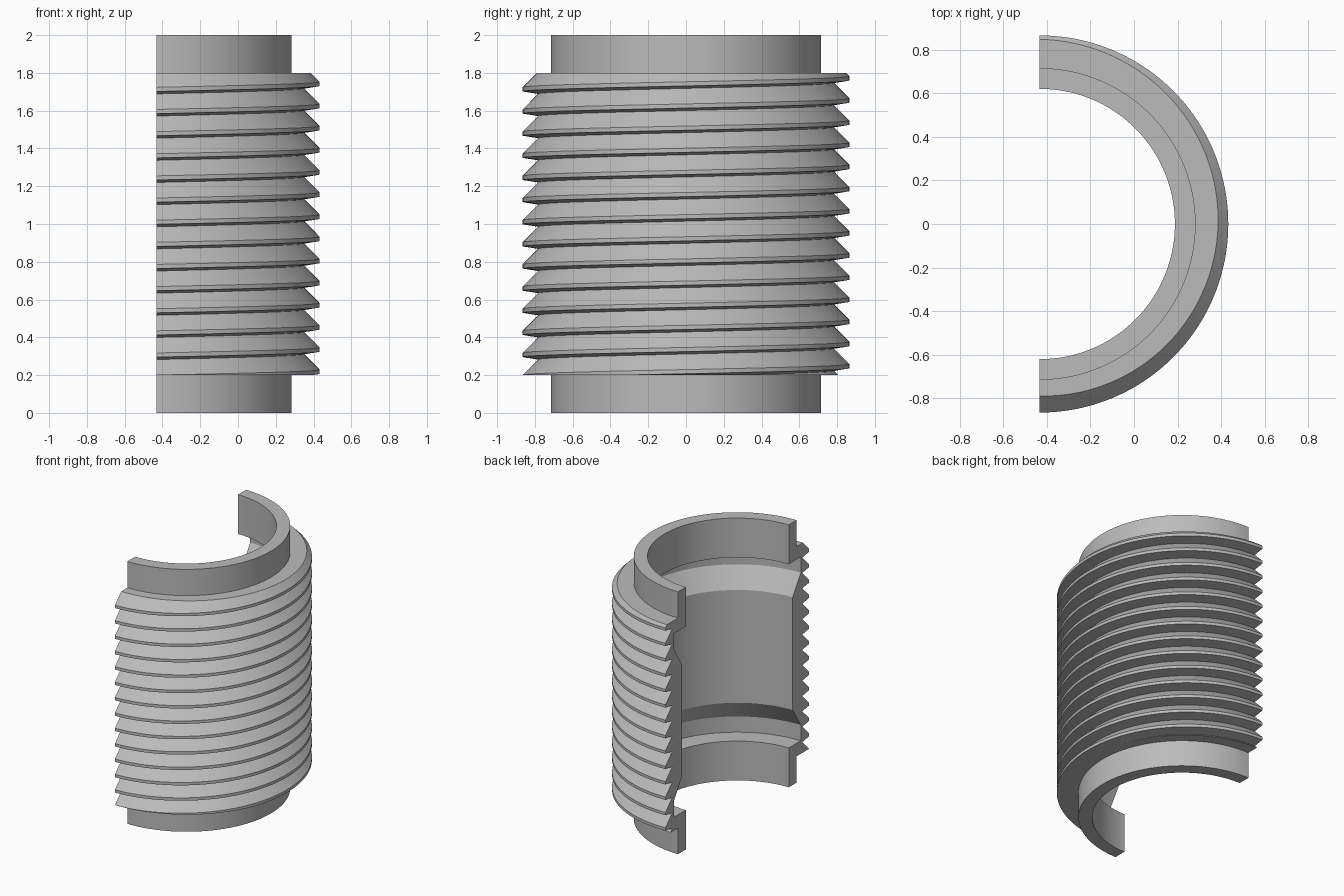
import bpy, bmesh, math

if "Cube" in bpy.data.objects:
    bpy.data.objects.remove(bpy.data.objects["Cube"])

AXIS_X = -0.4325          # axis of the half sleeve lies on the cut plane
R_CREST, R_ROOT = 0.865, 0.783
PITCH, CREST, LOWER = 0.1172, 0.022, 0.013
Z_LO, Z_HI = 0.2, 1.8
SEGS = 96


def thread_points(theta):
    """Buttress thread outline at one angle, trimmed flat at both ends."""
    top = 1.753 + PITCH * theta / (2 * math.pi)
    raw = []
    for k in range(15, -3, -1):
        z = top - k * PITCH
        raw += [(R_ROOT, z - CREST - LOWER), (R_CREST, z - CREST), (R_CREST, z)]

    def radius_at(zc):
        for (r0, z0), (r1, z1) in zip(raw, raw[1:]):
            if z0 <= zc <= z1:
                return r0 + (r1 - r0) * (zc - z0) / (z1 - z0)

    lo, hi = (radius_at(Z_LO), Z_LO), (radius_at(Z_HI), Z_HI)
    return [lo if z < Z_LO else hi if z > Z_HI else (r, z) for r, z in raw]


def section(theta):
    """Closed wall section: collars, thread, inner grooves and bore."""
    return ([(0.62, 0), (0.715, 0), (0.715, Z_LO)] + thread_points(theta) +
            [(0.715, Z_HI), (0.715, 2), (0.62, 2), (0.62, 1.7), (0.765, 1.7),
             (0.765, 1.58), (0.667, 1.43), (0.667, 0.57), (0.765, 0.42),
             (0.765, 0.3), (0.62, 0.3)])


# Sweep the section through half a turn
bm = bmesh.new()
rings = []
for i in range(SEGS + 1):
    t = math.pi * (i / SEGS - 0.5)
    rings.append([bm.verts.new((AXIS_X + r * math.cos(t), r * math.sin(t), z))
                  for r, z in section(t)])
n = len(rings[0])
for a, b in zip(rings, rings[1:]):
    for j in range(n):
        k = (j + 1) % n
        bm.faces.new((a[j], b[j], b[k], a[k]))
# Flat cut ends
bm.faces.new(rings[0])
bm.faces.new(rings[-1][::-1])
bmesh.ops.remove_doubles(bm, verts=bm.verts[:], dist=1e-5)
bmesh.ops.recalc_face_normals(bm, faces=bm.faces[:])

mesh = bpy.data.meshes.new("threaded_half_sleeve")
bm.to_mesh(mesh)
bm.free()
sleeve = bpy.data.objects.new("threaded_half_sleeve", mesh)
bpy.context.collection.objects.link(sleeve)

# Plain grey metal
grey = bpy.data.materials.new("plain_grey")
grey.diffuse_color = (0.5, 0.5, 0.5, 1)
grey.use_nodes = True
grey.node_tree.nodes["Principled BSDF"].inputs["Base Color"].default_value = grey.diffuse_color
mesh.materials.append(grey)

bpy.context.view_layer.objects.active = sleeve
sleeve.select_set(True)
bpy.ops.object.shade_smooth_by_angle(angle=math.radians(25))
